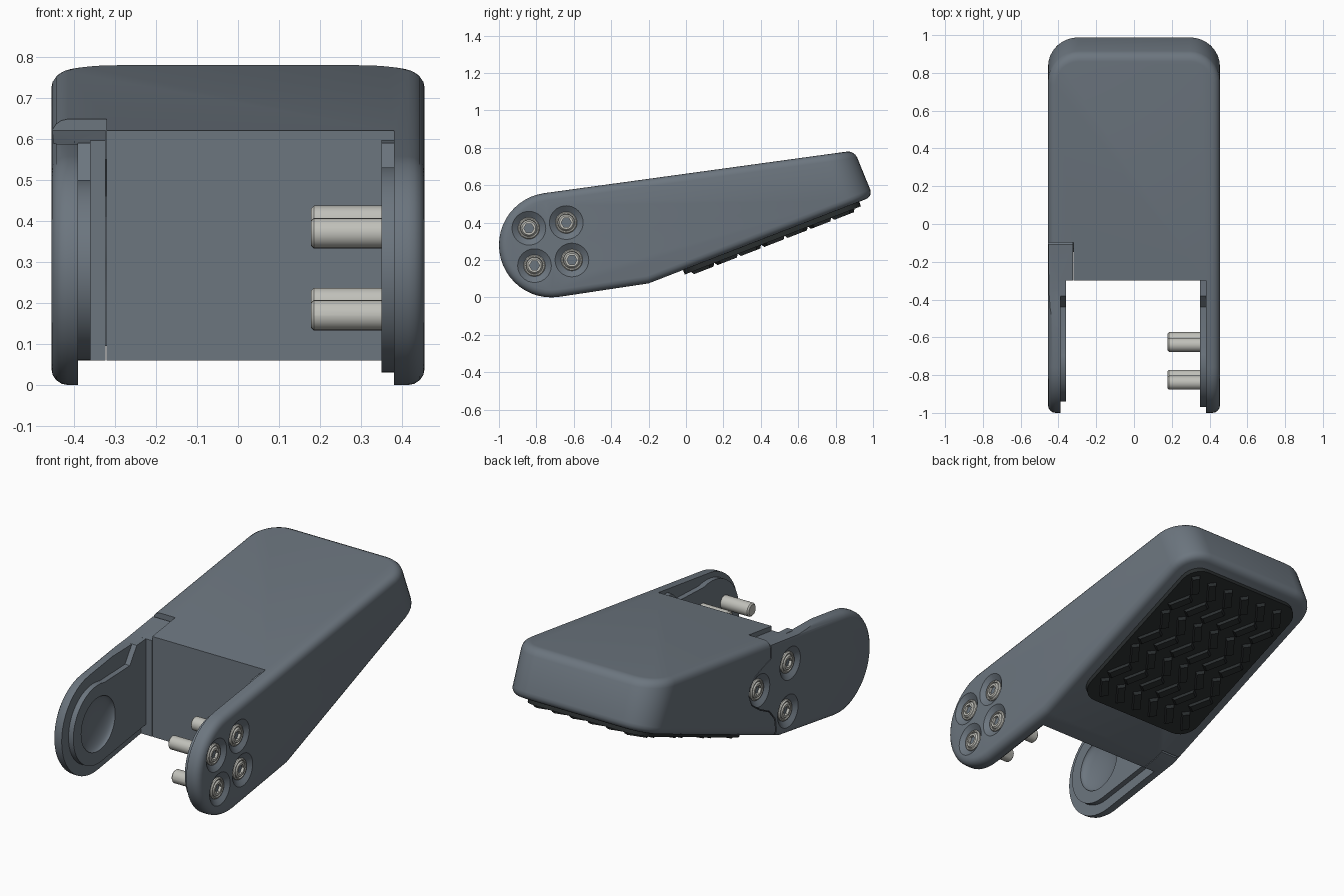
import bpy, bmesh, math
from mathutils import Matrix, Vector

if "Cube" in bpy.data.objects:
    bpy.data.objects.remove(bpy.data.objects["Cube"])

HALF = 0.455          # half width
HUB = (-0.72, 0.28)   # pivot centre (y, z)
SLOPE = math.atan2(0.465, 1.2)


def material(name, rgb):
    m = bpy.data.materials.new(name)
    m.diffuse_color = (*rgb, 1)
    m.use_nodes = True
    m.node_tree.nodes["Principled BSDF"].inputs["Base Color"].default_value = m.diffuse_color
    return m


SHELL = material("slate grey", (0.15, 0.18, 0.212))
RUBBER = material("black rubber", (0.022, 0.026, 0.027))
METAL = material("pale metal", (0.53, 0.53, 0.49))


def finish(name, bm, mat):
    bmesh.ops.recalc_face_normals(bm, faces=bm.faces)
    me = bpy.data.meshes.new(name)
    bm.to_mesh(me)
    bm.free()
    me.materials.append(mat)
    ob = bpy.data.objects.new(name, me)
    bpy.context.collection.objects.link(ob)
    return ob


def smooth(ob, angle=32):
    bpy.ops.object.select_all(action='DESELECT')
    ob.select_set(True)
    bpy.context.view_layer.objects.active = ob
    bpy.ops.object.shade_smooth_by_angle(angle=math.radians(angle))


def prism_bm(poly, x0, x1):
    bm = bmesh.new()
    face = bm.faces.new([bm.verts.new((x0, y, z)) for y, z in poly])
    ext = bmesh.ops.extrude_face_region(bm, geom=[face])
    bmesh.ops.translate(bm, vec=(x1 - x0, 0, 0),
                        verts=[v for v in ext["geom"] if isinstance(v, bmesh.types.BMVert)])
    bmesh.ops.recalc_face_normals(bm, faces=bm.faces)
    return bm


def prism(name, poly, x0, x1, mat=SHELL):
    return finish(name, prism_bm(poly, x0, x1), mat)


def cone(name, r0, r1, x0, x1, y, z, seg=32, mat=SHELL):
    # round bar along x: radius r0 at x0, r1 at x1
    bm = bmesh.new()
    bmesh.ops.create_cone(bm, cap_ends=True, segments=seg, radius1=r0, radius2=r1, depth=x1 - x0,
                          matrix=Matrix.Translation(((x0 + x1) / 2, y, z)) @ Matrix.Rotation(math.pi / 2, 4, 'Y'))
    return finish(name, bm, mat)


def boolean(ob, tool, op='DIFFERENCE'):
    mod = ob.modifiers.new("cut", 'BOOLEAN')
    mod.operation, mod.object, mod.solver = op, tool, 'EXACT'
    bpy.context.view_layer.objects.active = ob
    bpy.ops.object.modifier_apply(modifier=mod.name)
    bpy.data.objects.remove(tool, do_unlink=True)


def arc(r, a0, a1, n):
    return [(HUB[0] + r * math.cos(math.radians(a0 + (a1 - a0) * i / n)),
             HUB[1] + r * math.sin(math.radians(a0 + (a1 - a0) * i / n))) for i in range(n + 1)]


def shell(name):
    # full foot outline, rounded toe corners, softened rim
    bm = prism_bm(arc(0.28, 98, 278, 24) + [(-0.2, 0.075), (1.0, 0.54), (0.9, 0.785)], -HALF, HALF)
    toe = [e for e in bm.edges if all(v.co.y > 0.85 for v in e.verts)
           and abs(e.verts[0].co.x - e.verts[1].co.x) < 1e-4]
    bmesh.ops.bevel(bm, geom=toe, offset=0.16, segments=8, profile=0.5, affect='EDGES')
    rim = [e for e in bm.edges if len(e.link_faces) == 2 and e.calc_face_angle() > 0.6]
    bmesh.ops.bevel(bm, geom=rim, offset=0.04, segments=4, profile=0.5, affect='EDGES')
    return finish(name, bm, SHELL)


def gap():
    # open space between the two arms
    return prism("gap", [(-1.3, -0.5), (-0.3, -0.5), (-0.3, 1.2), (-1.3, 1.2)], -0.39, 0.38)


def inner_plate(r, x0, x1):
    # raised pad on the inner face of an arm
    return prism("plate", arc(r, 75, 278, 24) + [(-0.25, 0.28 - r + 0.065), (-0.25, 0.6),
                 (-0.38, 0.59), (-0.44, 0.28 + r)], x0, x1)


def joint(d):
    # lobed seam between foot and the bolted-on arm
    return [(y + d, z) for y, z in [(-0.105, 0.55), (-0.04, 0.53), (0.03, 0.505), (0.075, 0.46),
            (0.085, 0.41), (0.06, 0.35), (-0.01, 0.30), (-0.09, 0.26), (-0.14, 0.2), (-0.2, -0.2)]]


# foot body with the fixed right arm
body = shell("foot_body")
boolean(body, gap())
boolean(body, prism("notch", [(-1.3, -0.2), (-1.3, 1.2), (-0.097, 1.2)] + joint(0.008), -1, -0.32))
boolean(body, inner_plate(0.25, 0.35, 0.39), 'UNION')

# removable left arm
arm = shell("left_arm")
boolean(arm, prism("keep", [(-1.3, -0.2), (-1.3, 0.6), (-0.6, 0.585), (-0.35, 0.59), (-0.105, 0.622)]
              + joint(0), -1, -0.323), 'INTERSECT')
boolean(arm, gap())
boolean(arm, inner_plate(0.22, -0.40, -0.36), 'UNION')
bm = bmesh.new()
bmesh.ops.create_uvsphere(bm, u_segments=40, v_segments=24, radius=1,
                          matrix=Matrix.Translation((-0.36, *HUB)) @ Matrix.Diagonal((0.045, 0.15, 0.15, 1)))
boolean(arm, finish("dish", bm, SHELL))

# bolts: (y, z) on each side
RIGHT = [(-0.84, 0.37), (-0.64, 0.40), (-0.81, 0.17), (-0.61, 0.20)]
LEFT = [(-0.27, 0.46), (0.0, 0.41), (-0.25, 0.20)]


def bolt_mesh():
    # turned head with a groove and a hex socket
    prof = [(0, -0.02), (0.058, -0.02), (0.058, 0), (0.053, 0.006), (0.047, 0.006),
            (0.044, -0.002), (0.041, 0.004), (0.036, 0.009), (0, 0.009)]
    bm = bmesh.new()
    vs = [bm.verts.new((x, r, 0)) for r, x in prof]
    es = [bm.edges.new(p) for p in zip(vs, vs[1:])]
    bmesh.ops.spin(bm, geom=vs + es, cent=(0, 0, 0), axis=(1, 0, 0), angle=2 * math.pi, steps=32)
    bmesh.ops.remove_doubles(bm, verts=bm.verts, dist=1e-5)
    head = finish("bolt", bm, METAL)
    boolean(head, cone("socket", 0.027, 0.027, -0.012, 0.05, 0, 0, 6, METAL))
    smooth(head, 30)
    me = head.data
    bpy.data.objects.remove(head)
    return me


head = bolt_mesh()
for side, target, spots in (("right", body, RIGHT), ("left", arm, LEFT)):
    s = 1 if side == "right" else -1
    for i, (y, z) in enumerate(spots):
        # dished seat around each bolt
        a, b = (0.058, 0.10) if s > 0 else (0.10, 0.058)
        boolean(target, cone("seat", a, b, *sorted((s * 0.432, s * 0.462)), y, z))
        ob = bpy.data.objects.new(f"{side}_bolt_{i + 1}", head)
        bpy.context.collection.objects.link(ob)
        ob.location = (s * 0.438, y, z)
        ob.rotation_euler = (0, 0, 0 if s > 0 else math.pi)

# threaded ends of the right bolts, reaching into the gap
for i, (y, z) in enumerate(RIGHT):
    pin = cone(f"bolt_shank_{i + 1}", 0.037, 0.037, 0.185, 0.425, y, z, 24, METAL)
    tip = cone("tip", 0.030, 0.037, 0.178, 0.185, y, z, 24, METAL)
    boolean(pin, tip, 'UNION')
    smooth(pin)

smooth(body)
smooth(arm)

# rubber sole, laid on the sloping underside
SOLE = Matrix.Translation((0, 0.455, 0.329)) @ Matrix.Rotation(SLOPE, 4, 'X')
bm = bmesh.new()
bmesh.ops.create_cube(bm, size=1, matrix=Matrix.Translation((0, 0, -0.008)) @ Matrix.Diagonal((0.74, 1.01, 0.036, 1)))
bmesh.ops.bevel(bm, geom=[e for e in bm.edges if abs(e.verts[0].co.z - e.verts[1].co.z) > 0.01],
                offset=0.1, segments=6, profile=0.5, affect='EDGES')
bmesh.ops.transform(bm, matrix=SOLE, verts=bm.verts)
smooth(finish("sole_pad", bm, RUBBER))

# slanted tread bars in alternating rows
bm = bmesh.new()
for row in range(7):
    for col in range(6):
        x = (col - 2.5) * 0.112
        y = (row - 3) * 0.134
        turn = math.radians(35 if row % 2 else -35)
        m = (SOLE @ Matrix.Translation((x, y, -0.031)) @ Matrix.Rotation(turn, 4, 'Z')
             @ Matrix.Diagonal((0.05, 0.135, 0.022, 1)))
        bar = bmesh.ops.create_cube(bm, size=1, matrix=m)["verts"]
        low = SOLE.to_3x3() @ Vector((0, 0, -1))
        mid = sum((v.co for v in bar), Vector()) / 8
        for v in bar:  # taper towards the ground side
            if (v.co - mid).dot(low) > 0:
                v.co = mid + low * 0.011 + (v.co - mid - low * 0.011) * 0.8
finish("sole_tread", bm, RUBBER)
